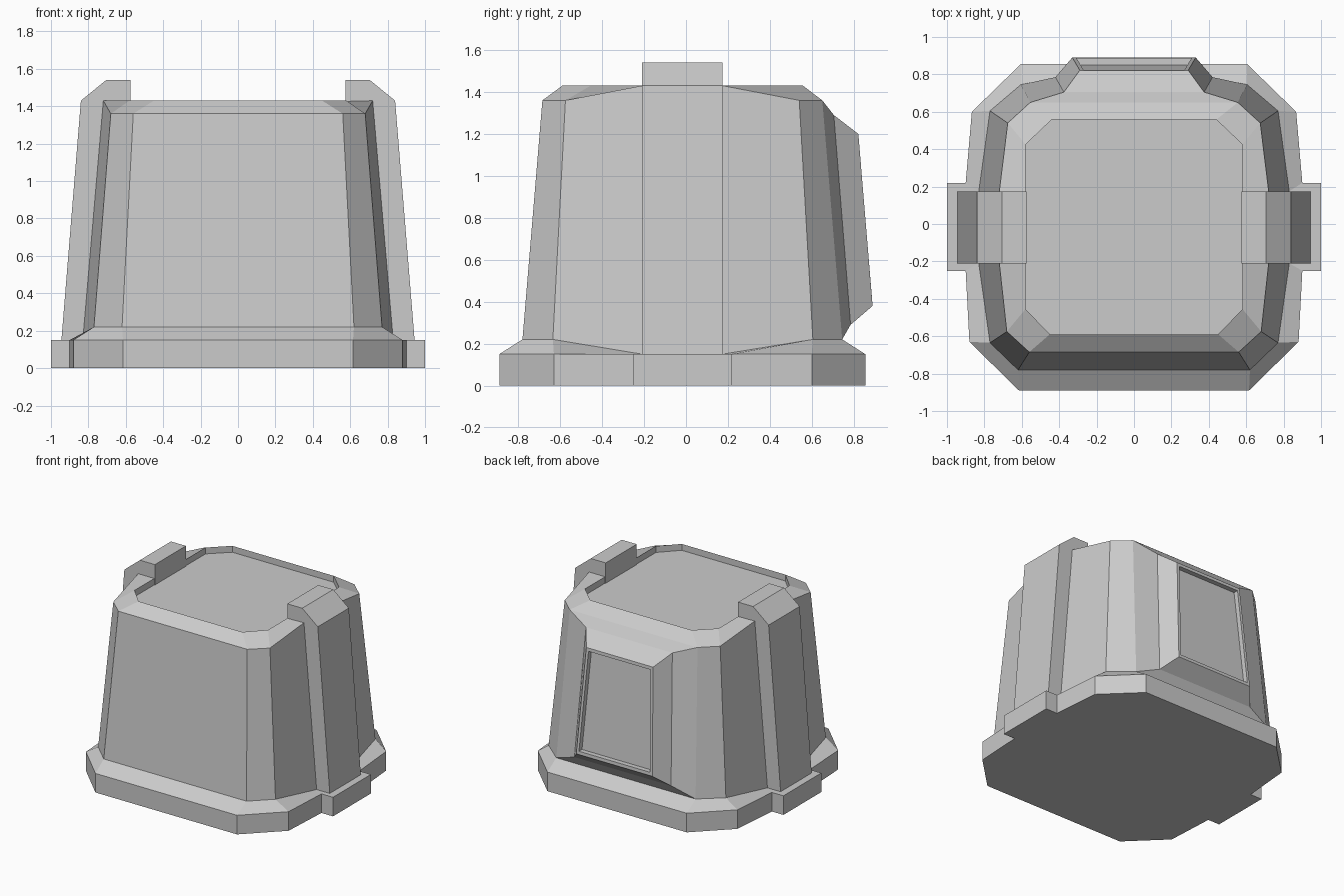
import bpy, bmesh

if "Cube" in bpy.data.objects:
    bpy.data.objects.remove(bpy.data.objects["Cube"])


def make_object(name, bm):
    bmesh.ops.recalc_face_normals(bm, faces=bm.faces)
    mesh = bpy.data.meshes.new(name)
    bm.to_mesh(mesh)
    bm.free()
    obj = bpy.data.objects.new(name, mesh)
    bpy.context.collection.objects.link(obj)
    return obj


def bridge(bm, a, b, skip=None):
    n = len(a)
    for i in range(n):
        if i != skip:
            j = (i + 1) % n
            bm.faces.new((a[i], a[j], b[j], b[i]))


def mirrored_ring(bm, half):
    # Half outline runs front to back on +x; the mirror closes it
    pts = half + [(-x, y, z) for x, y, z in reversed(half)]
    return [bm.verts.new(p) for p in pts]


def flat(points, z):
    return [(x, y, z) for x, y in points]


def prism(name, profile, y0, y1):
    bm = bmesh.new()
    a = [bm.verts.new((x, y0, z)) for x, z in profile]
    b = [bm.verts.new((x, y1, z)) for x, z in profile]
    bridge(bm, a, b)
    bm.faces.new(a)
    bm.faces.new(b)
    return make_object(name, bm)


# Body: foot plate, sloped ledge, tapered walls, chamfered rim, sunken lid
foot = [(0.615, -0.89), (0.88, -0.63), (0.90, -0.25), (0.90, 0.22), (0.867, 0.60), (0.605, 0.855)]
wall_low = [(0.62, -0.78, 0.22), (0.77, -0.635, 0.22), (0.83, -0.21, 0.15),
            (0.83, 0.175, 0.15), (0.77, 0.605, 0.22), (0.605, 0.745, 0.22)]
wall_high = [(0.56, -0.685, 0), (0.68, -0.575, 0), (0.72, -0.21, 0.07),
             (0.72, 0.175, 0.07), (0.675, 0.54, 0), (0.555, 0.65, 0)]
wall_high = [(x, y, 1.36 + dz) for x, y, dz in wall_high]
lid = [(0.45, -0.59), (0.58, -0.455), (0.58, -0.19), (0.58, 0.16), (0.58, 0.425), (0.44, 0.558)]

bm = bmesh.new()
rings = [mirrored_ring(bm, r) for r in (flat(foot, 0), flat(foot, 0.15), wall_low,
                                        wall_high, flat(lid, 1.43), flat(lid, 1.38))]
for k in range(5):
    bridge(bm, rings[k], rings[k + 1], skip=5 if k == 2 else None)
bm.faces.new(rings[0])
bm.faces.new(rings[-1])

# Raised back hatch: nested frames stepping out, then a recessed panel
low, high = rings[2], rings[3]
frame = [low[5], low[6], high[6], high[5]]
# each row: low x, y, z, high x, y, z
for x0, y0, z0, x1, y1, z1 in ((0.42, 0.785, 0.29, 0.375, 0.705, 1.29),
                               (0.33, 0.89, 0.38, 0.29, 0.822, 1.20),
                               (0.308, 0.888, 0.405, 0.27, 0.824, 1.175),
                               (0.308, 0.85, 0.405, 0.27, 0.786, 1.175)):
    new = [bm.verts.new(p) for p in ((x0, y0, z0), (-x0, y0, z0), (-x1, y1, z1), (x1, y1, z1))]
    bridge(bm, frame, new)
    frame = new
bm.faces.new(frame)
make_object("body", bm)

# Side straps hooked over the rim, and the foot tabs under them
strap = [(0.575, 1.54), (0.705, 1.54), (0.84, 1.43), (0.945, 0.14), (0.70, 0.14), (0.575, 1.37)]
tab = [(0.85, 0), (1.0, 0), (1.0, 0.15), (0.85, 0.15)]
for side, s in (("right", 1), ("left", -1)):
    prism(side + "_strap", [(s * x, z) for x, z in strap], -0.21, 0.175)
    prism(side + "_foot_tab", [(s * x, z) for x, z in tab], -0.25, 0.22)
